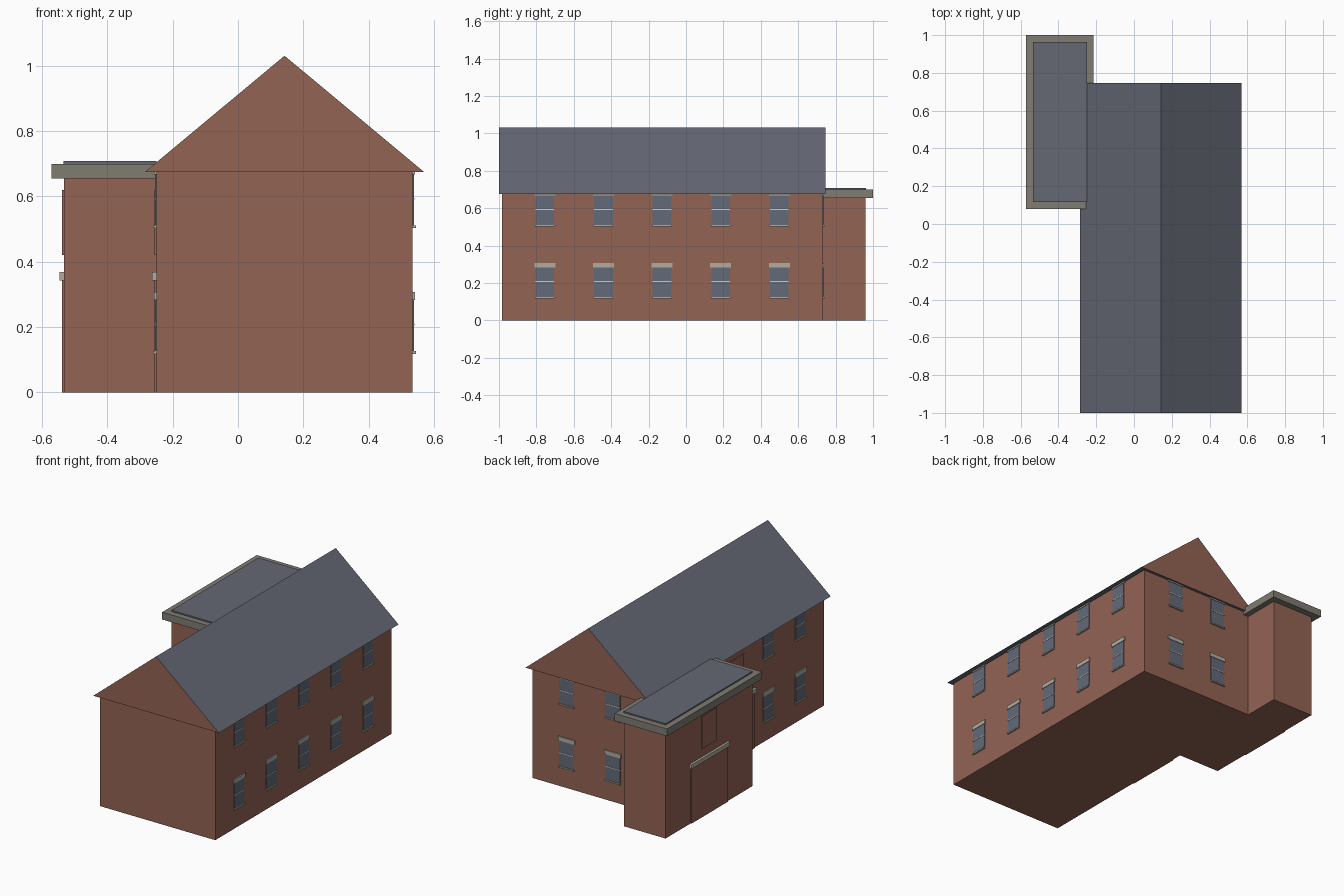
import bpy
import bmesh
from mathutils import Vector

cube = bpy.data.objects.get("Cube")
if cube:
    bpy.data.objects.remove(cube, do_unlink=True)


def material(name, r, g, b):
    m = bpy.data.materials.new(name)
    m.use_nodes = True
    m.diffuse_color = (r, g, b, 1)
    m.node_tree.nodes["Principled BSDF"].inputs["Base Color"].default_value = (r, g, b, 1)
    return m


BRICK = material("brick", 0.29, 0.125, 0.088)
SLATE = material("slate", 0.13, 0.138, 0.175)
COPING = material("coping stone", 0.215, 0.2, 0.17)
STONE = material("pale stone", 0.45, 0.41, 0.34)
GLASS = material("window glass", 0.125, 0.145, 0.19)
RAIL = material("window rail", 0.6, 0.6, 0.58)


def finish(name, bm, *mats):
    bmesh.ops.recalc_face_normals(bm, faces=bm.faces)
    mesh = bpy.data.meshes.new(name)
    bm.to_mesh(mesh)
    bm.free()
    for m in mats:
        mesh.materials.append(m)
    obj = bpy.data.objects.new(name, mesh)
    bpy.context.collection.objects.link(obj)
    return obj


def box(name, low, high, mat):
    low, high = Vector(low), Vector(high)
    bm = bmesh.new()
    bmesh.ops.create_cube(bm, size=1)
    for v in bm.verts:
        v.co = (low + high) / 2 + v.co * (high - low)
    return finish(name, bm, mat)


def wall_piece(name, side, wall, centre, width, bottom, top, depth, mat):
    """Box standing out from a wall plane; side is '+x', '-x' or '+y'."""
    sign = -1 if side[0] == "-" else 1
    out = sorted((wall - sign * 0.004, wall + sign * depth))
    along = (centre - width / 2, centre + width / 2)
    a, b = (out, along) if side[1] == "x" else (along, out)
    box(name, (a[0], b[0], bottom), (a[1], b[1], top), mat)


# Wall extents
LEFT, RIGHT, FRONT, BACK, EAVES = 0.535, -0.25, -0.985, 0.73, 0.675
ANNEX_RIGHT = -0.533

# Main block and side annex
box("main_walls", (RIGHT, FRONT, 0), (LEFT, BACK, EAVES), BRICK)
box("annex_walls", (ANNEX_RIGHT, 0.117, 0), (RIGHT, 0.96, 0.66), BRICK)
box("annex_coping", (-0.572, 0.08, 0.655), (-0.215, 1.0, 0.7), COPING)
box("annex_roof", (-0.535, 0.117, 0.69), (-0.25, 0.963, 0.708), SLATE)

# Gabled roof: a prism with brick gable ends
bm = bmesh.new()
profile = [(-0.285, EAVES), (0.57, EAVES), (0.1425, 1.031)]
end = bm.faces.new([bm.verts.new((x, -1.0, z)) for x, z in profile])
extruded = bmesh.ops.extrude_face_region(bm, geom=[end], use_keep_orig=True)
for v in extruded["geom"]:
    if isinstance(v, bmesh.types.BMVert):
        v.co.y = 0.747
bmesh.ops.recalc_face_normals(bm, faces=bm.faces)
for f in bm.faces:
    f.material_index = 1 if abs(f.normal.y) > 0.5 else 0
finish("gabled_roof", bm, SLATE, BRICK)


# Sash window with sill, lintel and meeting rail
def window(side, wall, centre, sill):
    def piece(part, width, low, high, depth, mat):
        wall_piece("window_" + part, side, wall, centre, width,
                   sill + low, sill + high, depth, mat)
    piece("glass", 0.1, 0, 0.165, 0.004, GLASS)
    piece("rail", 0.1, 0.085, 0.09, 0.006, RAIL)
    piece("sill", 0.104, -0.002, 0.006, 0.01, STONE)
    piece("lintel", 0.112, 0.162, 0.187, 0.007, STONE)


rows = (0.12, 0.505)
bays = [-0.755 + 0.3135 * i for i in range(5)]
for z in rows:
    for y in bays:
        window("+x", LEFT, y, z)
    for y in bays[:2]:
        window("-x", RIGHT, y, z)
    for x in (0.3, -0.015):
        window("+y", BACK, x, z)

# Bricked-up doorways and upper openings on the right side
for wall, y in ((RIGHT, bays[2]), (ANNEX_RIGHT, 0.54)):
    wall_piece("blocked_doorway", "-x", wall, y, 0.355, 0, 0.342, 0.006, BRICK)
    wall_piece("doorway_lintel", "-x", wall, y, 0.375, 0.342, 0.368, 0.014, STONE)
    wall_piece("blocked_opening", "-x", wall, y, 0.145, 0.42, 0.62, 0.006, BRICK)
